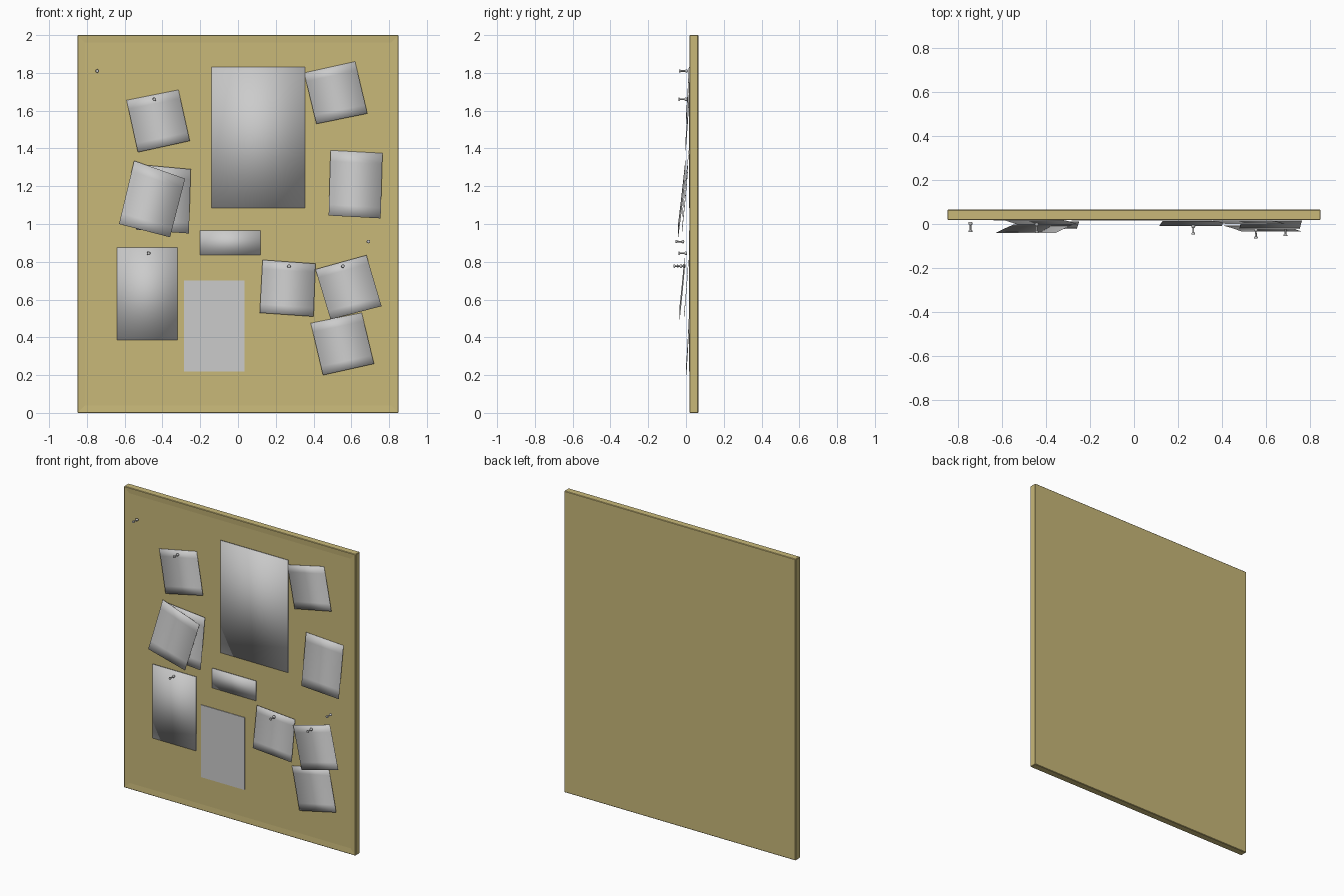
import bpy, bmesh, math
from mathutils import Vector

if "Cube" in bpy.data.objects:
    bpy.data.objects.remove(bpy.data.objects["Cube"])

cork = bpy.data.materials.new("cork")
cork.diffuse_color = (0.58, 0.48, 0.19, 1)
cork.use_nodes = True
cork.node_tree.nodes["Principled BSDF"].inputs["Base Color"].default_value = cork.diffuse_color


def finish(bm, name, mat=None, angle=None):
    bmesh.ops.recalc_face_normals(bm, faces=bm.faces)
    me = bpy.data.meshes.new(name)
    bm.to_mesh(me)
    bm.free()
    ob = bpy.data.objects.new(name, me)
    bpy.context.collection.objects.link(ob)
    if mat:
        me.materials.append(mat)
    if angle:
        bpy.ops.object.select_all(action='DESELECT')
        ob.select_set(True)
        bpy.context.view_layer.objects.active = ob
        bpy.ops.object.shade_smooth_by_angle(angle=math.radians(angle))
    return ob


def box(bm, x0, x1, y0, y1, z0, z1):
    v = bmesh.ops.create_cube(bm, size=1)["verts"]
    bmesh.ops.scale(bm, vec=(x1 - x0, y1 - y0, z1 - z0), verts=v)
    bmesh.ops.translate(bm, vec=((x0 + x1) / 2, (y0 + y1) / 2, (z0 + z1) / 2), verts=v)


# board: bevelled slab whose front is inset and slightly recessed inside the frame
bm = bmesh.new()
box(bm, -0.85, 0.85, 0.018, 0.065, 0, 2)
front = min(bm.faces, key=lambda f: f.calc_center_median().y)
edges = list(bm.edges)
bmesh.ops.inset_region(bm, faces=[front], thickness=0.055)
bmesh.ops.translate(bm, vec=(0, 0.003, 0), verts=front.verts)
bmesh.ops.bevel(bm, geom=[e for e in edges if e.is_valid], offset=0.003, segments=1, affect='EDGES')
finish(bm, "board", cork)

# mounted photos, a label strip and one flat sheet: x0, x1, z0, z1, thickness, smooth angle
for name, x0, x1, z0, z1, t, smooth in [
        ("large_photo", -0.14, 0.355, 1.085, 1.83, 0.006, 180),
        ("small_photo", -0.64, -0.32, 0.385, 0.875, 0.006, 180),
        ("label_strip", -0.2, 0.12, 0.835, 0.965, 0.006, 180),
        ("flat_sheet", -0.285, 0.035, 0.22, 0.70, 0.004, None)]:
    bm = bmesh.new()
    box(bm, x0, x1, 0.021 - t, 0.021, z0, z1)
    finish(bm, name, angle=smooth)


def note(name, tl, tr, br, bl, y_top, y_bottom, n=6):
    """Sheet spanned by four front-view corners, hanging away from the board."""
    bm = bmesh.new()
    tl, tr, br, bl = map(Vector, (tl, tr, br, bl))
    rows = []
    for i in range(n + 1):
        t = i / n
        y = y_top + (y_bottom - y_top) * t + 0.001 * math.sin(math.pi * t)
        a, b = tl.lerp(bl, t), tr.lerp(br, t)
        rows.append([bm.verts.new((p.x, y, p.y)) for p in (a, b)])
    for r, s in zip(rows, rows[1:]):
        bm.faces.new((r[0], s[0], s[1], r[1]))
    ob = finish(bm, name, angle=30)
    mod = ob.modifiers.new("thickness", 'SOLIDIFY')
    mod.thickness = 0.001


# pinned notes
note("note_upper_left", (-.59, 1.655), (-.315, 1.71), (-.255, 1.44), (-.53, 1.38), .016, -.003)
note("note_left_back", (-.525, 1.315), (-.25, 1.29), (-.26, .95), (-.54, .97), .01, -.022)
note("note_left_front", (-.55, 1.335), (-.28, 1.24), (-.36, .93), (-.63, 1.0), -.004, -.042)
note("note_upper_right", (.35, 1.80), (.62, 1.86), (.685, 1.585), (.415, 1.53), .016, .001)
note("note_right", (.49, 1.39), (.765, 1.375), (.755, 1.03), (.48, 1.045), .014, -.022)
note("note_centre", (.13, .81), (.41, .79), (.40, .51), (.115, .53), .012, -.01)
note("note_lower_right", (.41, .76), (.68, .835), (.76, .565), (.49, .495), -.008, -.034)
note("note_bottom_right", (.385, .475), (.655, .53), (.72, .26), (.45, .2), .016, .001)

# push pins: lathed profile (radius, distance behind the front tip)
profile = [(0, 0), (.008, 0), (.009, .003), (.008, .006), (.0045, .009), (.004, .03),
           (.008, .034), (.0095, .039), (.008, .044), (0, .046)]
pins = [(-.745, 1.81, -.036), (-.443, 1.66, -.04), (.69, .907, -.055),
        (-.473, .845, -.04), (.27, .777, -.048), (.555, .777, -.065)]
for k, (x, z, y) in enumerate(pins):
    bm = bmesh.new()
    vs = [bm.verts.new((x + r, y + d, z)) for r, d in profile]
    es = [bm.edges.new(p) for p in zip(vs, vs[1:])]
    bmesh.ops.spin(bm, geom=vs + es, cent=(x, 0, z), axis=(0, 1, 0),
                   angle=math.tau, steps=12)
    bmesh.ops.remove_doubles(bm, verts=bm.verts, dist=0.0003)
    finish(bm, f"push_pin_{k + 1}", angle=40)
